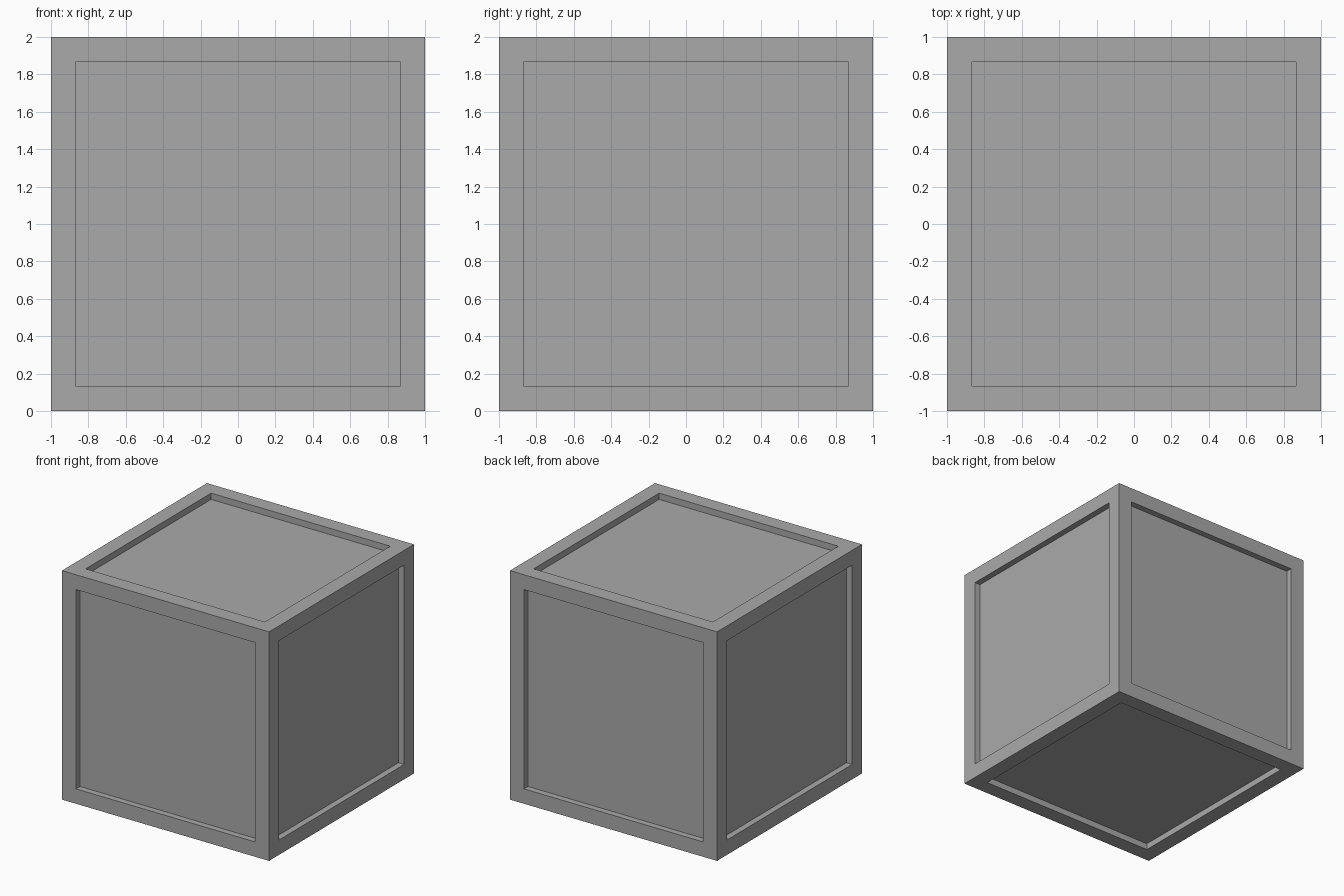
import bpy
import bmesh

HALF = 1.0            # half side of the crate
DEPTH = 0.055         # depth of the recessed panels
SIDE, TALL = 0.81, 0.87   # half width and half height of the panels


def make_material(name, colour):
    mat = bpy.data.materials.new(name)
    mat.use_nodes = True
    mat.diffuse_color = colour
    mat.node_tree.nodes["Principled BSDF"].inputs["Base Color"].default_value = colour
    return mat


default = bpy.data.objects.get("Cube")
if default:
    bpy.data.objects.remove(default, do_unlink=True)

grey = make_material("plain grey", (0.4, 0.4, 0.4, 1))

# Solid block standing on the ground
bm = bmesh.new()
bmesh.ops.create_cube(bm, size=2 * HALF)

# Recessed panel on each of the six faces
for face in list(bm.faces):
    normal = face.normal.copy()
    bmesh.ops.inset_individual(bm, faces=[face], thickness=HALF - SIDE)
    # Upright panels reach closer to the top and bottom edges
    if abs(normal.z) < 0.5:
        for v in face.verts:
            v.co.z = TALL if v.co.z > 0 else -TALL
    # Square-walled recess
    floor = bmesh.ops.extrude_discrete_faces(bm, faces=[face])["faces"][0]
    bmesh.ops.translate(bm, verts=floor.verts, vec=-normal * DEPTH)

bmesh.ops.translate(bm, verts=bm.verts, vec=(0, 0, HALF))
bmesh.ops.recalc_face_normals(bm, faces=bm.faces)

mesh = bpy.data.meshes.new("panelled_block")
bm.to_mesh(mesh)
bm.free()
mesh.materials.append(grey)
block = bpy.data.objects.new("panelled_block", mesh)
bpy.context.collection.objects.link(block)
